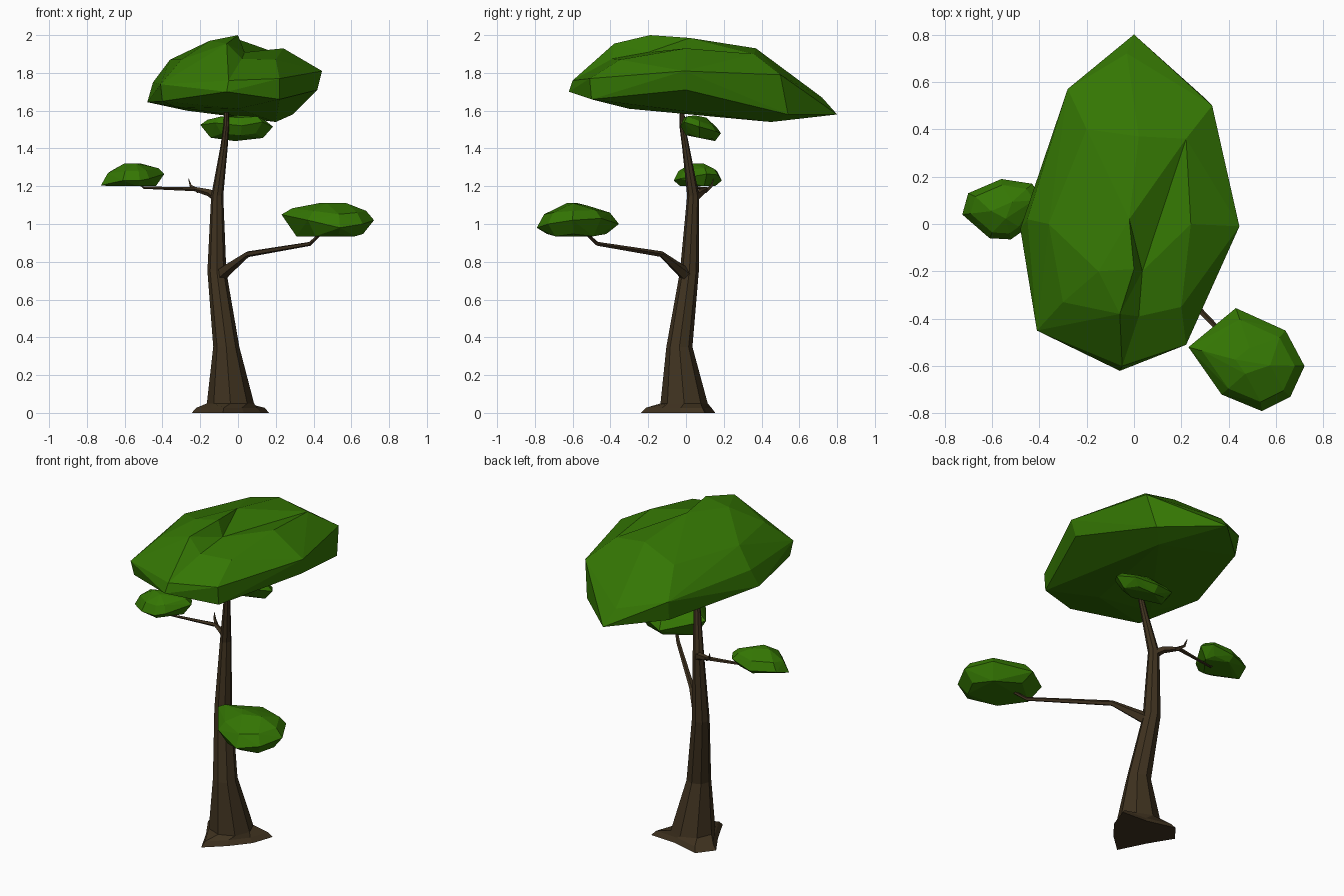
import bpy, bmesh, math
from mathutils import Vector


def material(name, rgb):
    m = bpy.data.materials.new(name)
    m.diffuse_color = (*rgb, 1)
    return m


BARK = material("bark", (0.05, 0.032, 0.014))
LEAF = material("leaf", (0.034, 0.18, 0.001))


def finish(name, bm, mat):
    bmesh.ops.recalc_face_normals(bm, faces=bm.faces)
    me = bpy.data.meshes.new(name)
    bm.to_mesh(me)
    bm.free()
    me.materials.append(mat)
    ob = bpy.data.objects.new(name, me)
    bpy.context.collection.objects.link(ob)
    return ob


def loft(name, rings):
    bm = bmesh.new()
    vs = [[bm.verts.new(p) for p in r] for r in rings]
    n = len(vs[0])
    for a, b in zip(vs, vs[1:]):
        for i in range(n):
            j = (i + 1) % n
            bm.faces.new((a[i], a[j], b[j], b[i]))
    bm.faces.new(vs[0])
    bm.faces.new(vs[-1])
    return finish(name, bm, BARK)


def branch(name, path, n=5):
    pts = [Vector(p[:3]) for p in path]
    rings = []
    for i, p in enumerate(pts):
        d = pts[min(i + 1, len(pts) - 1)] - pts[max(i - 1, 0)]
        q = d.to_track_quat('Z', 'Y')
        r = path[i][3]
        rings.append([p + q @ Vector((r * math.cos(2 * math.pi * k / n),
                                      r * math.sin(2 * math.pi * k / n), 0)) for k in range(n)])
    return loft(name, rings)


def hull(name, points, dents=()):
    # faceted skin round the points; dents (x, y, z, drop) are pushed in afterwards
    bm = bmesh.new()
    for p in points:
        bm.verts.new(p)
    moved = [(bm.verts.new(d[:3]), d[3]) for d in dents]
    res = bmesh.ops.convex_hull(bm, input=bm.verts)
    inner = [v for v in res["geom_interior"] if isinstance(v, bmesh.types.BMVert)]
    for v, drop in moved:
        if v not in inner:
            v.co.z -= drop
    bmesh.ops.delete(bm, geom=inner, context='VERTS')
    bmesh.ops.dissolve_limit(bm, angle_limit=math.radians(3), verts=bm.verts, edges=bm.edges)
    return finish(name, bm, LEAF)


def clump(name, rim, top, bottom, tilt=0.0):
    # widest outline plus a shoulder, a smaller top and a smaller underside
    n = len(rim)
    cx, cy = sum(p[0] for p in rim) / n, sum(p[1] for p in rim) / n
    pts = list(rim)
    for i, (x, y, z) in enumerate(rim):
        for s, h in ((0.8, z + (top - z) * 0.55), (0.3, top - 0.012 * (i % 3)),
                     (0.72, bottom + 0.012 * (i % 2))):
            px, py = cx + (x - cx) * s, cy + (y - cy) * s
            pts.append((px, py, h + tilt * (py - cy)))
    return hull(name, pts)


# trunk: uneven root flare, then rings of centre x, y, z, radius
roots = [(0.12, -0.03), (0.165, 0.10), (0.0, 0.11), (-0.17, 0.155),
         (-0.245, 0.06), (-0.16, -0.08), (-0.08, -0.24), (0.03, -0.14)]
trunk = [[(x, y, 0) for x, y in roots],
         [(-0.04 + 0.88 * (x + 0.04), -0.01 + 0.88 * (y + 0.01), 0.027) for x, y in roots]]
for x, y, z, r in ((-0.04, -0.01, 0.05, 0.125), (-0.062, -0.035, 0.35, 0.069),
                   (-0.112, 0.018, 0.75, 0.05), (-0.11, 0.038, 1.15, 0.032),
                   (-0.075, 0.0, 1.4, 0.02), (-0.062, -0.02, 1.52, 0.015),
                   (-0.06, -0.02, 1.68, 0.01)):
    trunk.append([(x + r * math.cos(k * math.pi / 4), y + r * math.sin(k * math.pi / 4), z)
                  for k in range(8)])
loft("trunk", trunk)

# side branches
branch("lower_branch", [(-0.11, 0.02, 0.715, 0.04), (-0.05, -0.04, 0.765, 0.03),
                        (0.05, -0.13, 0.84, 0.016), (0.38, -0.47, 0.895, 0.011),
                        (0.45, -0.54, 0.96, 0.007)])
branch("upper_branch", [(-0.11, 0.04, 1.14, 0.028), (-0.15, 0.075, 1.165, 0.02),
                        (-0.23, 0.11, 1.185, 0.012), (-0.5, 0.06, 1.192, 0.006),
                        (-0.53, 0.06, 1.22, 0.005)])
branch("twig", [(-0.21, 0.105, 1.175, 0.012), (-0.25, 0.135, 1.20, 0.008),
                (-0.262, 0.145, 1.24, 0.002)], 4)

# small leaf clumps
clump("lower_leaves", [(0.23, -0.52, 1.05), (0.43, -0.355, 1.0), (0.64, -0.45, 1.03),
                       (0.72, -0.6, 1.02), (0.66, -0.73, 1.0), (0.54, -0.79, 0.98),
                       (0.37, -0.72, 1.02)], 1.11, 0.935)
clump("upper_leaves", [(-0.725, 0.04, 1.205), (-0.70, 0.13, 1.235), (-0.56, 0.19, 1.23),
                       (-0.43, 0.17, 1.26), (-0.39, 0.11, 1.265), (-0.47, -0.03, 1.24),
                       (-0.52, -0.065, 1.23), (-0.61, -0.06, 1.23)], 1.32, 1.2)
clump("middle_leaves", [(-0.2, 0.06, 1.525), (-0.12, -0.01, 1.535), (0.02, -0.03, 1.52),
                        (0.13, -0.01, 1.54), (0.185, 0.07, 1.515), (0.12, 0.16, 1.49),
                        (-0.02, 0.185, 1.48), (-0.14, 0.16, 1.49)], 1.57, 1.455, -0.2)

# large crown: underside, lower rim, upper rim, top, with a fold on the front right
hull("crown", [
    (-0.33, -0.25, 1.62), (0.0, -0.3, 1.61), (-0.3, 0.2, 1.61), (0.2, 0.45, 1.54), (0.22, -0.1, 1.62),
    (0, 0.8, 1.58), (0.29, 0.54, 1.58), (0.42, 0, 1.71), (0.22, -0.5, 1.66), (-0.06, -0.62, 1.70),
    (-0.40, -0.43, 1.65), (-0.48, -0.02, 1.645), (-0.27, 0.55, 1.6),
    (0.33, 0.5, 1.79), (0.445, -0.01, 1.81), (0.22, -0.51, 1.77), (-0.05, -0.6, 1.76),
    (-0.41, -0.45, 1.74), (-0.45, 0.02, 1.75), (-0.28, 0.57, 1.72), (-0.03, 0.72, 1.67),
    (0.24, 0.0, 1.93), (0.2, -0.35, 1.87), (-0.06, -0.38, 1.955), (-0.3, -0.33, 1.87), (-0.36, 0, 1.87),
    (-0.15, -0.2, 1.97), (0, -0.19, 2.0), (-0.02, 0.02, 1.985), (0.02, 0.37, 1.93),
    (0.22, 0.36, 1.9), (-0.2, 0.4, 1.86)],
    [(0.035, -0.2, 1.999, 0.09), (0.02, -0.39, 1.955, 0.08)])
